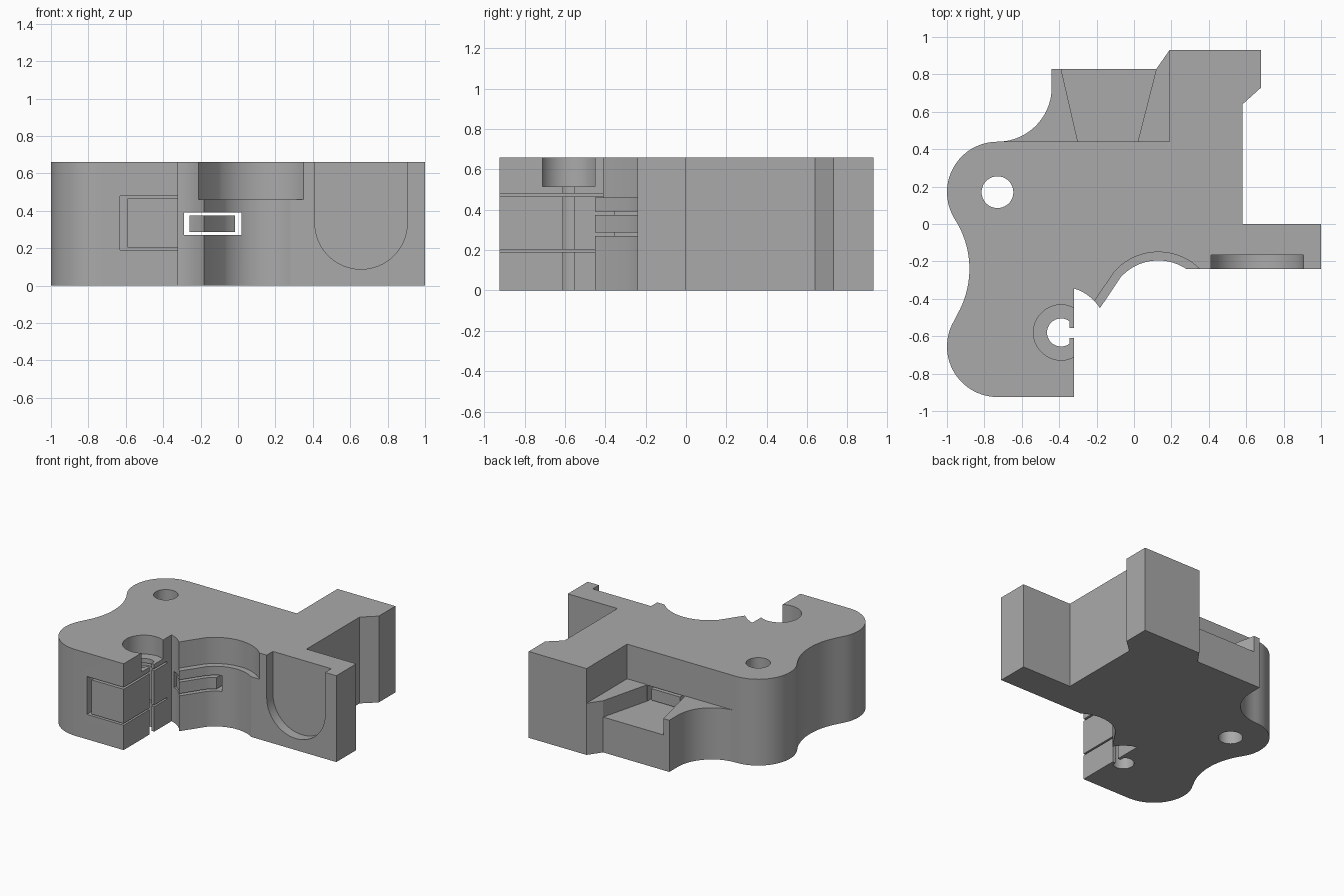
import bpy, bmesh, math

cube = bpy.data.objects.get("Cube")
if cube:
    bpy.data.objects.remove(cube, do_unlink=True)

HEIGHT = 0.66

grey = bpy.data.materials.new("plain grey")
grey.use_nodes = True
grey.diffuse_color = (0.4, 0.4, 0.4, 1)
grey.node_tree.nodes["Principled BSDF"].inputs["Base Color"].default_value = (0.4, 0.4, 0.4, 1)


def arc(cx, cy, r, start, end, steps=20):
    angles = [math.radians(start + (end - start) * i / steps) for i in range(steps + 1)]
    return [(cx + r * math.cos(a), cy + r * math.sin(a)) for a in angles]


def rect(x0, x1, y0, y1):
    return [(x0, y0), (x1, y0), (x1, y1), (x0, y1)]


def prism(name, points, low, high, along_y=False):
    """Extrude a flat outline along z, or along y for a front outline."""
    bm = bmesh.new()
    place = (lambda p: (p[0], low, p[1])) if along_y else (lambda p: (p[0], p[1], low))
    face = bm.faces.new([bm.verts.new(place(p)) for p in points])
    ext = bmesh.ops.extrude_face_region(bm, geom=[face])
    moved = [g for g in ext["geom"] if isinstance(g, bmesh.types.BMVert)]
    d = high - low
    bmesh.ops.translate(bm, verts=moved, vec=(0, d, 0) if along_y else (0, 0, d))
    bmesh.ops.recalc_face_normals(bm, faces=bm.faces)
    mesh = bpy.data.meshes.new(name)
    bm.to_mesh(mesh)
    bm.free()
    obj = bpy.data.objects.new(name, mesh)
    bpy.context.collection.objects.link(obj)
    return obj


def cut(target, cutter):
    cutter.hide_render = True
    mod = target.modifiers.new("cut", "BOOLEAN")
    mod.operation, mod.solver, mod.object = "DIFFERENCE", "EXACT", cutter
    bpy.context.view_layer.objects.active = target
    bpy.ops.object.modifier_apply(modifier=mod.name)
    bpy.data.objects.remove(cutter, do_unlink=True)


# Main outline: lobed side, stepped back, tab, central bay and clamp jaw
screw = (-0.39, -0.58)
outline = [(-0.32, -0.925)]
outline += arc(-0.73, -0.655, 0.27, 270, 148)
outline += arc(-1.37, -0.24, 0.49, -32, 32)[1:-1]
outline += arc(-0.73, 0.17, 0.27, 212, 90)
outline += arc(-0.73, 0.73, 0.29, -90, 0)[1:]
outline += [(-0.44, 0.83), (0.12, 0.83), (0.19, 0.93), (0.68, 0.93), (0.68, 0.73),
            (0.58, 0.64), (0.58, 0), (1, 0), (1, -0.24)]
outline += arc(0.13, -0.465, 0.27, 56.3, 138)
outline += arc(*screw, 0.245, 32, 73.4, 10)
body = prism("bracket_body", outline, 0, HEIGHT)

# Lowered step at the back with a tapered groove
cut(body, prism("step", rect(-0.8, 0.19, 0.44, 1.1), 0.395, 0.8))
cut(body, prism("groove", [(-0.30, 0.44), (0.02, 0.44), (0.145, 0.93), (-0.413, 0.93)],
                0.27, 0.5))

# Wider rim at the top of the bay
rim = [(-0.23, -0.44)] + arc(0.13, -0.465, 0.315, 138, 45.6)
cut(body, prism("rim", rim + [(0.35, -0.3), (-0.1, -0.5), (-0.17, -0.47)], 0.46, 0.8))

# Round-bottomed recess in the tab
recess = arc(0.658, 0.335, 0.247, 180, 360, 32) + [(0.905, 0.8), (0.411, 0.8)]
cut(body, prism("tab_recess", recess, -0.4, -0.165, True))

# Mounting hole, split screw hole and its counterbore
cut(body, prism("mounting_hole", arc(-0.73, 0.17, 0.085, 0, 350, 35), -0.1, 0.8))
split = arc(*screw, 0.075, 53, 307, 28)
split += [(-0.345, -0.61), (-0.3, -0.61), (-0.3, -0.555), (-0.345, -0.555)]
cut(body, prism("screw_hole", split, -0.1, 0.8))
cut(body, prism("counterbore", arc(*screw, 0.148, 0, 350, 35), 0.515, 0.8))

# Thin gaps around the block in the clamp jaw
gap = [(-0.3, 0.19), (-0.63, 0.19), (-0.63, 0.48), (-0.3, 0.48),
       (-0.3, 0.465), (-0.59, 0.465), (-0.59, 0.203), (-0.3, 0.203)]
cut(body, prism("jaw_gap", gap, -1, -0.4, True))

# Gaps around the bar that runs through to the groove
for bounds in [(-0.29, -0.258, 0.27, 0.392), (-0.015, 0.018, 0.27, 0.392),
               (-0.29, 0.018, 0.27, 0.287), (-0.29, 0.018, 0.375, 0.392)]:
    cut(body, prism("bar_gap", rect(*bounds), -0.6, 0.47, True))

body.data.materials.clear()
body.data.materials.append(grey)
for poly in body.data.polygons:
    poly.material_index = 0
bpy.ops.object.select_all(action="DESELECT")
body.select_set(True)
bpy.context.view_layer.objects.active = body
bpy.ops.object.shade_smooth_by_angle(angle=math.radians(25))
